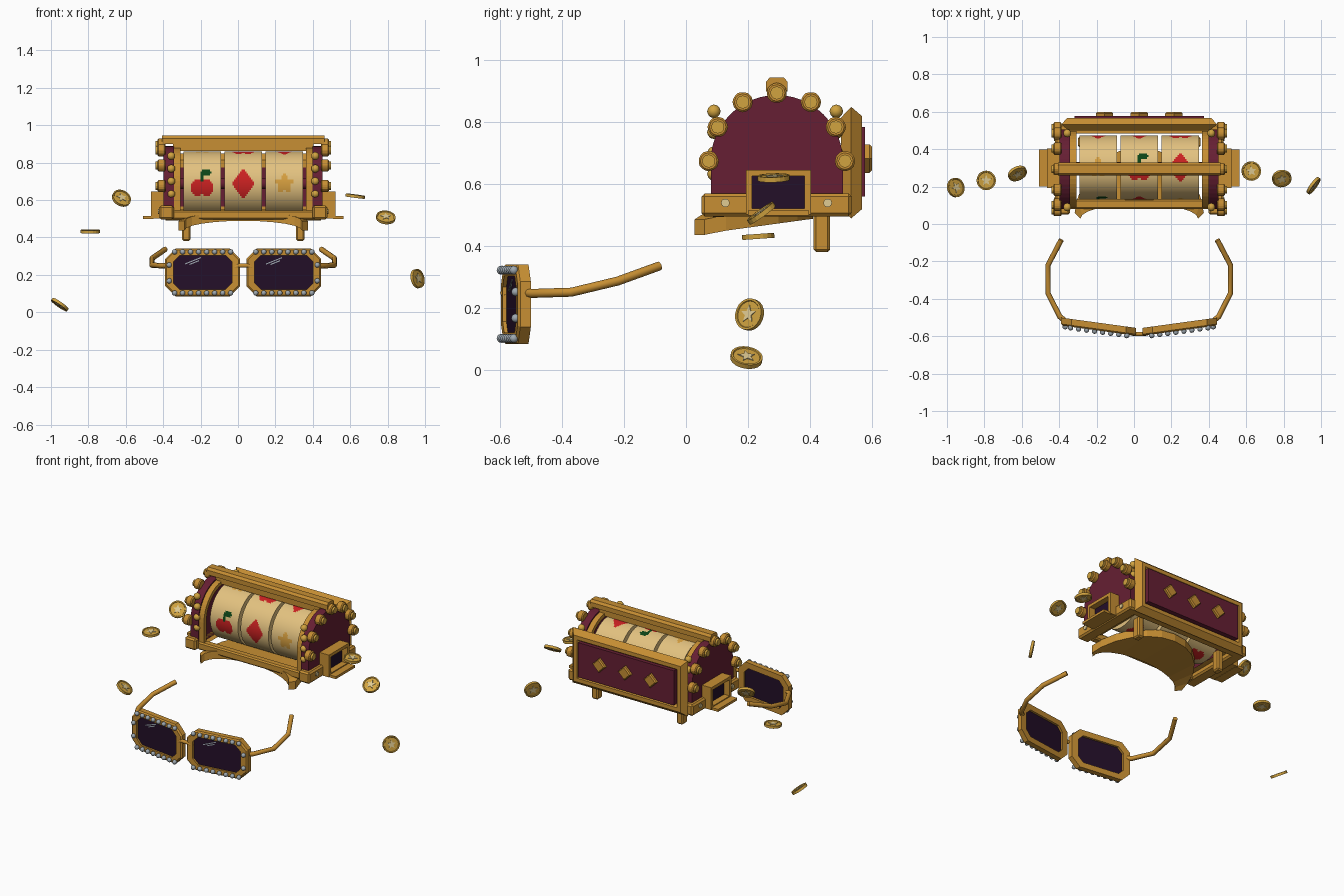
import bpy, bmesh, math
from mathutils import Vector

if "Cube" in bpy.data.objects:
    bpy.data.objects.remove(bpy.data.objects["Cube"])

CX = 0.028  # machine and glasses share this centre line


def material(name, r, g, b):
    m = bpy.data.materials.new(name)
    m.diffuse_color = [((c + 0.055) / 1.055) ** 2.4 for c in (r, g, b)] + [1]
    m.use_nodes = True
    m.node_tree.nodes["Principled BSDF"].inputs["Base Color"].default_value = m.diffuse_color
    return m


GOLD = material("gold", 0.78, 0.56, 0.20)
COIN = material("coin_gold", 0.82, 0.64, 0.25)
BURGUNDY = material("burgundy", 0.40, 0.12, 0.20)
CREAM = material("cream", 0.89, 0.76, 0.50)
RED = material("red", 0.80, 0.13, 0.13)
GREEN = material("dark_green", 0.05, 0.27, 0.09)
STAR = material("star_gold", 0.85, 0.63, 0.25)
DARK = material("dark_purple", 0.14, 0.06, 0.16)
SILVER = material("silver", 0.62, 0.66, 0.69)
PALE = material("pale_gold", 0.88, 0.80, 0.58)


def finish(name, bm, mats):
    bmesh.ops.recalc_face_normals(bm, faces=bm.faces)
    me = bpy.data.meshes.new(name)
    bm.to_mesh(me)
    bm.free()
    for m in mats:
        me.materials.append(m)
    ob = bpy.data.objects.new(name, me)
    bpy.context.collection.objects.link(ob)
    return ob


def loft(name, loops, mat, wrap=False):
    """Bridge loops of points; wrap joins last to first, otherwise cap the ends."""
    bm = bmesh.new()
    rows = [[bm.verts.new(p) for p in lp] for lp in loops]
    n = len(rows[0])
    for a, b in zip(rows, rows[1:] + (rows[:1] if wrap else [])):
        for i in range(n):
            bm.faces.new((a[i], a[(i + 1) % n], b[(i + 1) % n], b[i]))
    if not wrap:
        bm.faces.new(rows[0])
        bm.faces.new(rows[-1])
    return finish(name, bm, [mat])


def bevel(ob, w):
    mod = ob.modifiers.new("bevel", 'BEVEL')
    mod.width, mod.segments = w, 1
    return ob


def box(name, x0, x1, y0, y1, z0, z1, mat, w=0.0):
    x0, x1 = sorted((CX + x0, CX + x1))
    ob = loft(name, [[(x0, y0, z), (x1, y0, z), (x1, y1, z), (x0, y1, z)] for z in (z0, z1)], mat)
    return bevel(ob, w) if w else ob


def xprism(name, yz, x0, x1, mat):
    return loft(name, [[(CX + x, y, z) for y, z in yz] for x in (x0, x1)], mat)


def circle(r, n, cy=0, cz=0, a0=0):
    return [(cy + r * math.cos(a0 + math.tau * i / n), cz + r * math.sin(a0 + math.tau * i / n)) for i in range(n)]


def ball(name, x, y, z, r, mat, sub=2):
    bm = bmesh.new()
    bmesh.ops.create_icosphere(bm, subdivisions=sub, radius=r)
    ob = finish(name, bm, [mat])
    ob.location = (CX + x, y, z)
    return ob


def tube(name, pts, r, mat):
    cu = bpy.data.curves.new(name, 'CURVE')
    cu.dimensions, cu.bevel_depth, cu.bevel_resolution, cu.use_fill_caps = '3D', r, 2, True
    sp = cu.splines.new('POLY')
    sp.points.add(len(pts) - 1)
    for p, (x, y, z) in zip(sp.points, pts):
        p.co = (CX + x, y, z, 1)
    cu.materials.append(mat)
    ob = bpy.data.objects.new(name, cu)
    bpy.context.collection.objects.link(ob)


def star_pts(r0, r1):
    return [((r0, r1)[i % 2] * math.sin(i * math.pi / 5), (r0, r1)[i % 2] * math.cos(i * math.pi / 5)) for i in range(10)]


# --- reels with symbols coloured on a fine grid ---
def symbol(kind, u, v):
    if kind == 1:
        return 1 if abs(u) / 0.06 + abs(v) / 0.084 < 1 else 0
    if kind == 0:
        if any(((u - s * 0.024) / 0.038) ** 2 + ((v + 0.022) / 0.045) ** 2 < 1 for s in (-1, 1)):
            return 1
        if abs(u) < 0.006 and 0 < v < 0.06 or ((u - 0.022) / 0.03) ** 2 + ((v - 0.062) / 0.014) ** 2 < 1:
            return 2
        return 0
    t = abs((math.atan2(v, u) - math.pi / 2) / (math.tau / 5) + 0.5 - math.floor((math.atan2(v, u) - math.pi / 2) / (math.tau / 5) + 0.5) - 0.5) * 2
    return 3 if math.hypot(u, v) < 0.056 - 0.027 * t else 0


R, RY, RZ, SEG, COLS, HW = 0.172, 0.302, 0.688, 96, 24, 0.1
for k, kinds in enumerate(((0, 2, 1, 0), (1, 0, 1, 2), (2, 1, 0, 1))):
    bm = bmesh.new()
    x0 = CX + (k - 1) * 0.22 - HW
    grid = [[bm.verts.new((x0 + 2 * HW * c / COLS, RY - R * math.cos(a), RZ + R * math.sin(a)))
             for a in (math.tau * i / SEG for i in range(SEG))] for c in range(COLS + 1)]
    for c in range(COLS):
        for i in range(SEG):
            j = (i + 1) % SEG
            f = bm.faces.new((grid[c][i], grid[c][j], grid[c + 1][j], grid[c + 1][i]))
            q = (i + 0.5) / SEG * 4 + 0.5
            f.material_index = symbol(kinds[int(q) % 4], 2 * HW * (c + 0.5) / COLS - HW, (q % 1 - 0.5) * R * math.pi / 2)
    bm.faces.new(grid[0])
    bm.faces.new(grid[-1])
    finish("reel", bm, [CREAM, RED, GREEN, STAR])
xprism("reel_axle", circle(0.03, 12, RY, RZ), -0.37, 0.37, BURGUNDY)

# --- side panels, bulbs, trays and base, mirrored ---
AY, AZ = 0.293, 0.675


def arch(r, z0):
    return [(AY + r, z0)] + [(AY + r * math.cos(a), AZ + r * math.sin(a))
                             for a in (math.pi * i / 24 for i in range(25))] + [(AY - r, z0)]


for s in (-1, 1):
    xprism("side_panel", arch(0.213, 0.52), s * 0.37, s * 0.425, BURGUNDY)
    loft("inner_arch_trim", [[(CX + s * x, y, z) for y, z in arch(r, 0.53)]
                             for r, x in ((0.205, 0.335), (0.205, 0.372), (0.18, 0.372), (0.18, 0.335))], GOLD, True)
    for i in range(7):
        a = math.pi * i / 6
        by, bz = AY + 0.22 * math.cos(a), AZ + 0.22 * math.sin(a)
        bevel(xprism("bulb_socket", circle(0.033, 12, by, bz), s * 0.415, s * 0.458, GOLD), 0.006)
        xprism("bulb", circle(0.021, 12, by, bz), s * 0.455, s * 0.47, COIN)
    for i in range(4):
        for y in (0.09, 0.485):
            ball("marquee_bead", s * 0.385, y, 0.633 + 0.0675 * i, 0.022, COIN)
    box("base_side_rail", s * 0.37, s * 0.45, 0.05, 0.535, 0.497, 0.57, GOLD, 0.01)
    for y in (0.127, 0.457):
        xprism("rail_rivet", circle(0.014, 10, y, 0.54), s * 0.445, s * 0.457, PALE)
    # coin tray: gold frame, dark opening, lip
    rect = lambda d: [(0.193 + d, 0.502 + d), (0.403 - d, 0.502 + d), (0.403 - d, 0.647 - d), (0.193 + d, 0.647 - d)]
    loft("tray_frame", [[(CX + s * x, y, z) for y, z in rect(d)]
                        for d, x in ((0, 0.42), (0, 0.492), (0.02, 0.492), (0.02, 0.42))], GOLD, True)
    xprism("tray_opening", rect(0.015), s * 0.425, s * 0.452, DARK)
    box("tray_lip", s * 0.48, s * 0.537, 0.2, 0.397, 0.5, 0.516, GOLD)
    box("rear_leg", s * 0.283, s * 0.328, 0.412, 0.465, 0.382, 0.52, GOLD, 0.008)

# --- bars joining the sides ---
xprism("top_bar", [(0.258, 0.9), (0.258, 0.93), (0.27, 0.945), (0.316, 0.945), (0.328, 0.93), (0.328, 0.9)], -0.435, 0.435, GOLD)
box("top_under_bar", -0.375, 0.375, 0.265, 0.32, 0.862, 0.902, GOLD)
box("front_rail", -0.38, 0.38, 0.08, 0.13, 0.495, 0.545, GOLD, 0.008)
box("rear_rail", -0.38, 0.38, 0.485, 0.53, 0.497, 0.55, GOLD)

# --- arched brim under the machine ---
loops = []
for i in range(13):
    a = math.pi * i / 12
    c, h = math.cos(a), math.sin(a)
    z = 0.437 + 0.052 * h
    o, n = (CX + 0.345 * c, 0.03 + 0.38 * h), (CX + 0.315 * c, 0.028 + 0.08 * h)
    if i in (0, 12):
        o = (o[0], 0.06)
    loops.append([(*o, z), (*n, z), (*n, z + 0.05), (*o, z + 0.05)])
loft("arched_brim", loops, GOLD)

# --- back panel with sloped frame and diamonds ---
loops = []
for d, y in ((0.035, 0.5), (0, 0.533), (0.03, 0.568), (0.055, 0.568), (0.075, 0.54), (0.075, 0.5)):
    x, z0, z1 = 0.415 - d, 0.49 + d, 0.85 - d
    loops.append([(CX - x, y, z0), (CX + x, y, z0), (CX + x, y, z1), (CX - x, y, z1)])
loft("back_frame", loops, GOLD, True)
box("back_panel", -0.345, 0.345, 0.505, 0.578, 0.56, 0.785, BURGUNDY)
for x in (-0.185, 0, 0.185):
    loft("back_diamond", [[(CX + x + u, y, 0.683 + v) for u, v in circle(r, 4)]
                          for r, y in ((0.046, 0.575), (0.046, 0.592), (0.038, 0.6))], GOLD)


# --- sunglasses ---
def octagon(w, h, c):
    return [(w, h - c), (w - c, h), (c - w, h), (-w, h - c), (-w, c - h), (c - w, -h), (w - c, -h), (w, c - h)]


def on_lens(s, u, dy, v):
    x = s * 0.217 + u
    return (x, -0.55 + dy + (s * x - 0.217) * 0.137, 0.213 + v)


def world(p):
    return (CX + p[0], p[1], p[2])


for s in (-1, 1):
    outer, mid, inner = octagon(0.2, 0.128, 0.055), octagon(0.192, 0.12, 0.052), octagon(0.157, 0.091, 0.035)
    loft("lens_frame", [[world(on_lens(s, u, dy, v)) for u, v in pts] for pts, dy in
                        ((outer, 0.022), (outer, -0.012), (mid, -0.02), (inner, -0.02), (inner, 0.022))], GOLD, True)
    loft("lens", [[world(on_lens(s, u, dy, v)) for u, v in octagon(0.165, 0.1, 0.038)] for dy in (-0.008, 0.008)], DARK)
    for u, v, w in ((-0.095, 0.042, 0.085), (-0.07, 0.04, 0.05)):
        strip = [(u, v), (u + w, v + w * 0.4), (u + w, v + w * 0.4 + 0.006), (u, v + 0.006)]
        loft("lens_glint", [[world(on_lens(s, a, dy, b)) for a, b in strip] for dy in (-0.011, -0.007)], SILVER)
    for v in (-0.11, 0.11):
        for i in range(8):
            ball("frame_gem", *on_lens(s, -0.15 + 0.3 * i / 7, -0.026, v), 0.0145, SILVER)
    for v in (-0.045, 0.04):
        ball("frame_gem", *on_lens(s, s * 0.179, -0.024, v), 0.0145, SILVER)
    tube("temple_arm", [(s * 0.4, -0.515, 0.25), (s * 0.425, -0.495, 0.248), (s * 0.488, -0.37, 0.252),
                        (s * 0.488, -0.22, 0.288), (s * 0.417, -0.085, 0.337)], 0.0145, GOLD)
tube("nose_bridge", [(-0.055, -0.58, 0.235), (-0.025, -0.588, 0.25), (0.025, -0.588, 0.25), (0.055, -0.58, 0.235)], 0.012, GOLD)

# --- floating coins: position, facing ---
for pos, nrm in (((0.96, 0.205, 0.18), (0.78, -0.58, 0.2)), ((0.79, 0.243, 0.507), (0.1, -0.58, 0.8)),
                 ((0.627, 0.283, 0.621), (0.13, -0.03, 0.99)), ((-0.623, 0.27, 0.61), (0.35, -0.7, 0.6)),
                 ((-0.79, 0.233, 0.432), (0, -0.07, 1)), ((-0.953, 0.195, 0.041), (0.57, 0.15, 0.82))):
    q = Vector(nrm).normalized().to_track_quat('Z', 'Y')
    place = lambda pts, z: [tuple(Vector(pos) + q @ Vector((a, b, z))) for a, b in pts]
    loft("coin", [place(circle(r, 20), z) for r, z in ((0.043, 0.005), (0.045, 0.008), (0.052, 0.008),
                                                       (0.052, -0.008), (0.045, -0.008), (0.043, -0.005))], COIN)
    for s in (-1, 1):
        loft("coin_star", [place(star_pts(0.03, 0.013), s * z) for z in (0.004, 0.008)], PALE)

# smooth only the rounded parts
bpy.ops.object.select_all(action='DESELECT')
for ob in bpy.data.objects:
    if ob.name.startswith(("reel", "marquee", "frame_gem")):
        ob.select_set(True)
        bpy.context.view_layer.objects.active = ob
bpy.ops.object.shade_smooth_by_angle(angle=math.radians(40))
